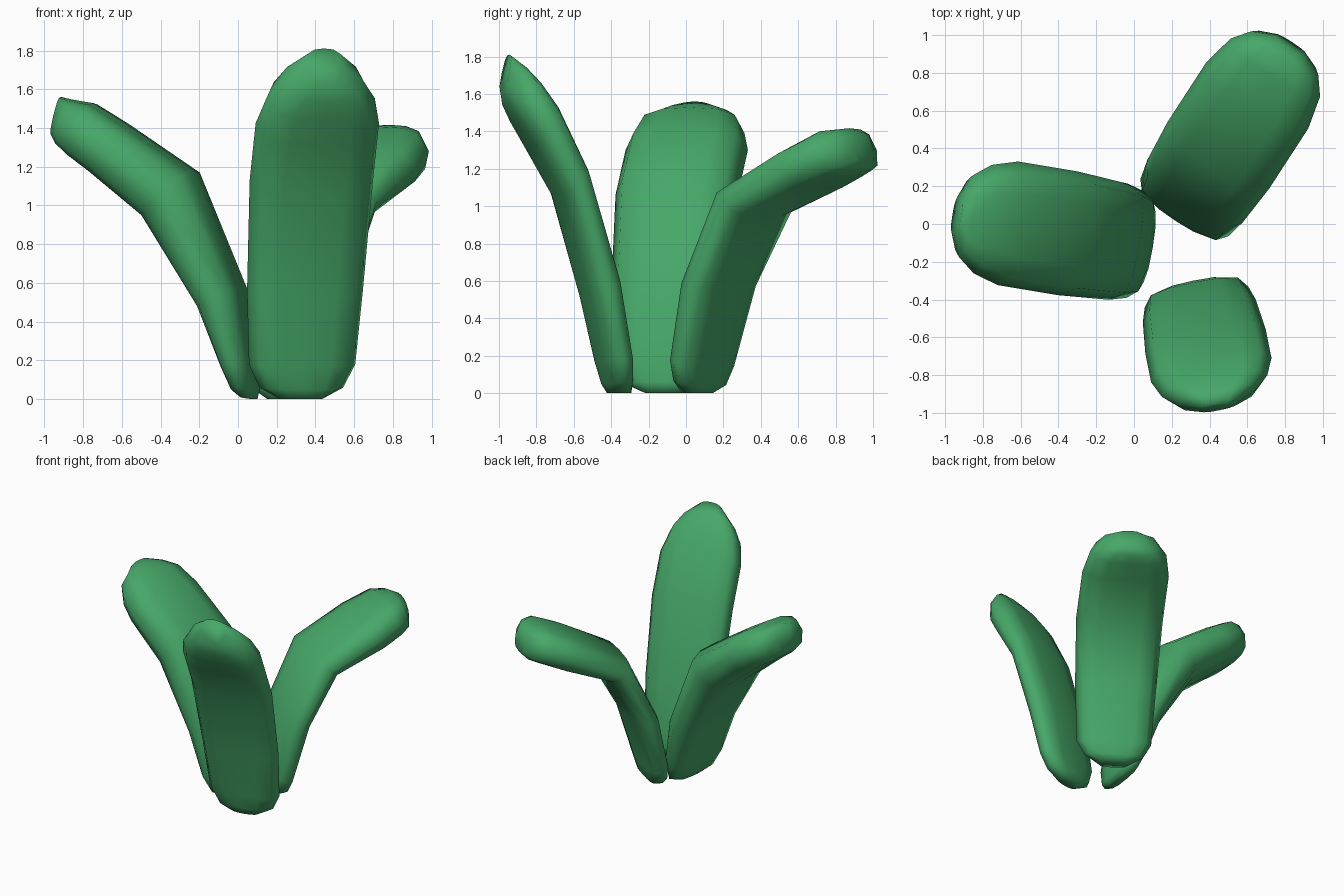
import bpy, bmesh, math
from mathutils import Vector

green = bpy.data.materials.new("leaf green")
green.diffuse_color = (0.062, 0.39, 0.14, 1)

# half widths from base to tip, shared by the leaves
WIDTHS = [0.11, 0.22, 0.28, 0.305, 0.325, 0.325, 0.285, 0.215, 0.10]
# cross-section: (sideways factor, 0 = inner face .. 1 = outer face)
HALF = [(0.0, -0.03), (0.5, 0.0), (0.84, 0.12), (1.0, 0.5), (0.84, 0.88), (0.5, 1.0), (0.0, 1.03)]
SECTION = HALF + [(-s, t) for s, t in HALF[-2:0:-1]]


def leaf(name, origin, angle, stations, scale=1.0):
    """Skin a thick leaf through stations (inner out, inner z, outer out, outer z)."""
    a = math.radians(angle)
    out = Vector((math.cos(a), math.sin(a), 0))
    side = Vector((-math.sin(a), math.cos(a), 0))
    base = Vector((origin[0], origin[1], 0))
    bm = bmesh.new()
    rings = []
    for (ui, zi, uo, zo), w in zip(stations, WIDTHS):
        ring = []
        for s, t in SECTION:
            u = ui + (uo - ui) * t
            z = max(0.0, zi + (zo - zi) * t)
            ring.append(bm.verts.new(base + out * u + side * (s * w * scale) + Vector((0, 0, z))))
        rings.append(ring)
    n = len(SECTION)
    for r0, r1 in zip(rings, rings[1:]):
        for i in range(n):
            j = (i + 1) % n
            bm.faces.new((r0[i], r0[j], r1[j], r1[i]))
    bm.faces.new(rings[0])
    bm.faces.new(rings[-1])
    bmesh.ops.recalc_face_normals(bm, faces=bm.faces[:])
    for f in bm.faces:
        f.smooth = True
    me = bpy.data.meshes.new(name)
    bm.to_mesh(me)
    bm.free()
    me.materials.append(green)
    ob = bpy.data.objects.new(name, me)
    bpy.context.collection.objects.link(ob)
    return ob


# left leaf, bent outward
leaf("left_leaf", (0.012, -0.11), 170.5, [
    (-0.08, 0.0, -0.01, 0.01), (-0.085, 0.06, 0.03, 0.05), (-0.07, 0.2, 0.08, 0.17),
    (-0.01, 0.57, 0.20, 0.48), (0.24, 1.17, 0.49, 0.95), (0.61, 1.42, 0.77, 1.18),
    (0.77, 1.52, 0.88, 1.26), (0.88, 1.54, 0.95, 1.32), (0.94, 1.555, 0.985, 1.37)], 1.02)

# back right leaf, bent most
leaf("back_leaf", (0.152, -0.09), 57, [
    (0.13, 0.0, 0.23, 0.0), (0.13, 0.07, 0.26, 0.04), (0.14, 0.18, 0.28, 0.14),
    (0.22, 0.59, 0.41, 0.57), (0.46, 1.09, 0.62, 0.95), (0.84, 1.30, 1.0, 1.10),
    (1.05, 1.40, 1.14, 1.16), (1.15, 1.41, 1.22, 1.19), (1.22, 1.39, 1.255, 1.23)], 0.99)

# front leaf, tall and nearly straight
leaf("front_leaf", (0.252, 0.0), 281.5, [
    (0.31, 0.0, 0.42, 0.0), (0.31, 0.07, 0.44, 0.05), (0.32, 0.19, 0.47, 0.17),
    (0.39, 0.60, 0.55, 0.52), (0.57, 1.20, 0.70, 1.06), (0.73, 1.53, 0.85, 1.32),
    (0.82, 1.66, 0.93, 1.45), (0.89, 1.74, 0.98, 1.54), (0.965, 1.805, 1.005, 1.62)])
